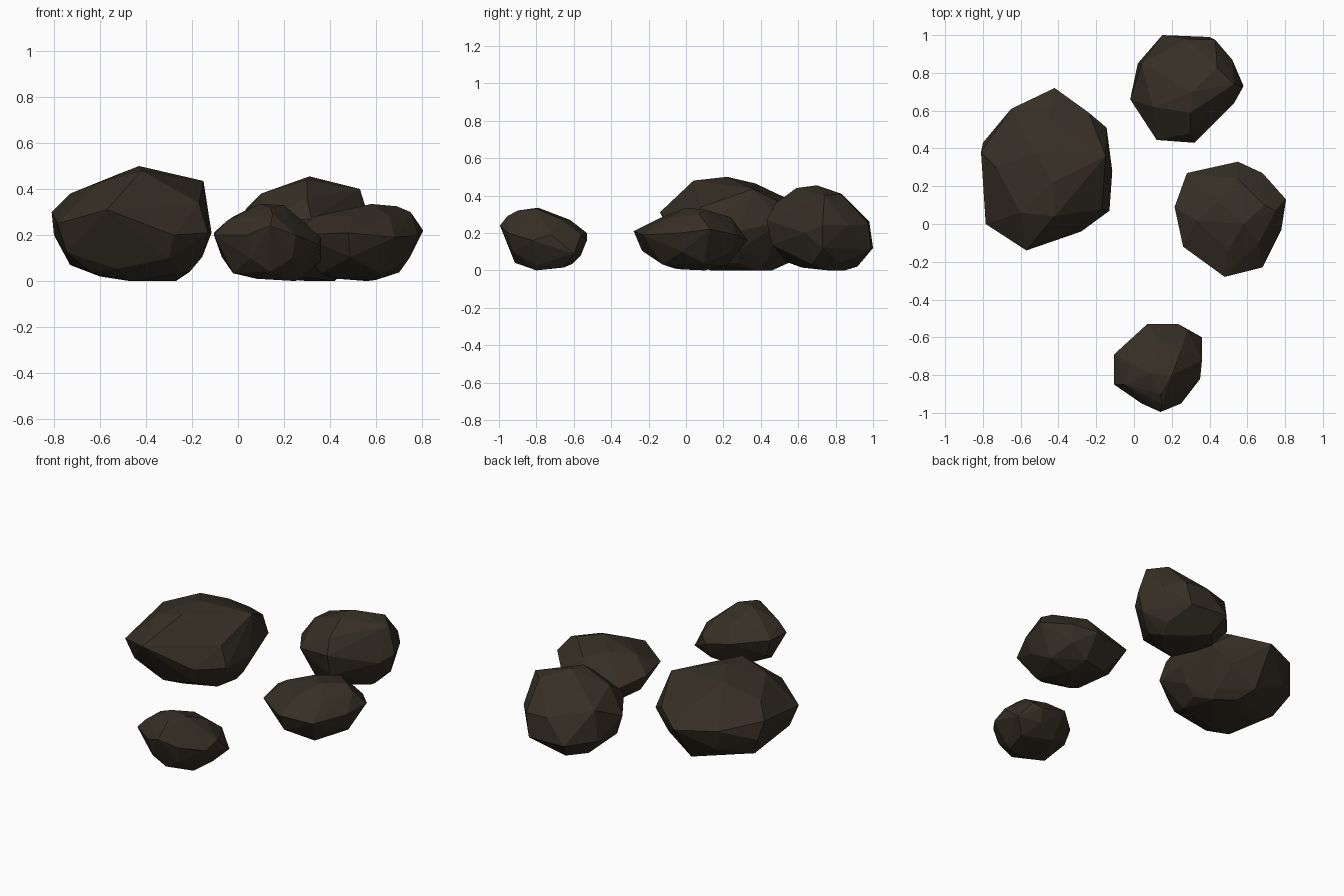
import bpy, bmesh

stone = bpy.data.materials.new("dark brown stone")
stone.diffuse_color = (0.036, 0.028, 0.018, 1)


def rock(name, rim, crown, base, foot, belly, tuck):
    """Faceted boulder: hull of its widest rim, crown and base points, and a tucked-in belly."""
    fx, fy = foot
    pts = list(rim) + list(crown) + list(base)
    for i, (x, y, z) in enumerate(rim):
        # alternate rim corners continue down to a wide or a tucked belly point
        s, h = (belly, 0.5 * z) if i % 2 else (tuck, 0.17 * z)
        pts.append((fx + (x - fx) * s, fy + (y - fy) * s, h))
    bm = bmesh.new()
    for p in pts:
        bm.verts.new(p)
    res = bmesh.ops.convex_hull(bm, input=bm.verts[:])
    loose = {v for v in res["geom_interior"] + res["geom_unused"]
             if isinstance(v, bmesh.types.BMVert)}
    bmesh.ops.delete(bm, geom=list(loose), context='VERTS')
    # merge nearly flat triangles into broad facets
    bmesh.ops.dissolve_limit(bm, angle_limit=0.05, verts=bm.verts[:], edges=bm.edges[:])
    bmesh.ops.recalc_face_normals(bm, faces=bm.faces[:])
    mesh = bpy.data.meshes.new(name)
    bm.to_mesh(mesh)
    bm.free()
    mesh.materials.append(stone)
    bpy.context.collection.objects.link(bpy.data.objects.new(name, mesh))


# large boulder on the left
rock("large_rock",
     [(-.42, .72, .27), (-.24, .59, .32), (-.145, .51, .26), (-.115, .28, .21),
      (-.13, .07, .21), (-.28, -.04, .20), (-.57, -.14, .31), (-.785, 0, .25),
      (-.81, .38, .30), (-.65, .61, .28)],
     [(-.43, .22, .50), (-.15, .36, .435), (-.60, .06, .43), (-.42, .04, .48),
      (-.73, .30, .38), (-.45, .55, .38), (-.52, .37, .465), (-.17, .08, .34)],
     [(-.47, .13, 0), (-.27, .38, 0), (-.38, .46, 0), (-.60, .30, .02),
      (-.64, .08, .04), (-.73, .36, .07), (-.80, .43, .20), (-.21, .28, .04)],
     (-.45, .28), belly=0.88, tuck=0.64)

# rock at the back
rock("back_rock",
     [(.15, 1.0, .12), (.43, .975, .25), (.52, .87, .24), (.58, .73, .24),
      (.53, .64, .20), (.32, .43, .27), (.12, .445, .26), (-.02, .66, .23),
      (.02, .85, .13)],
     [(.31, .70, .455), (.10, .62, .38), (.53, .74, .40), (.44, .83, .41),
      (.30, .59, .44), (.04, .85, .32), (.28, .98, .26), (.30, .48, .36),
      (.40, .99, .11)],
     [(.42, .76, 0), (.30, .85, 0), (.14, .72, .015), (.30, .62, .015)],
     (.29, .74), belly=0.9, tuck=0.68)

# rock on the right
rock("right_rock",
     [(.55, .33, .16), (.68, .27, .19), (.805, .13, .22), (.78, -.03, .20),
      (.68, -.23, .19), (.48, -.28, .21), (.26, -.12, .20), (.215, .09, .20),
      (.28, .27, .17)],
     [(.58, 0, .335), (.69, .10, .325), (.75, .07, .30), (.45, .12, .305),
      (.55, .24, .285), (.50, -.14, .28), (.33, .02, .28), (.66, -.10, .28)],
     [(.60, -.02, .005), (.56, .10, 0), (.43, -.06, .01), (.40, .10, .015)],
     (.53, .04), belly=0.86, tuck=0.62)

# small rock at the front
rock("small_rock",
     [(.07, -.53, .20), (.235, -.53, .16), (.36, -.60, .09), (.36, -.72, .19),
      (.35, -.82, .16), (.25, -.95, .20), (.14, -.995, .24), (.04, -.95, .20),
      (-.105, -.85, .20), (-.105, -.69, .21)],
     [(.09, -.79, .335), (.20, -.80, .33), (.14, -.90, .32), (-.02, -.74, .28),
      (.25, -.67, .275), (.13, -.62, .27), (.15, -.955, .29), (-.05, -.85, .26),
      (.28, -.56, .19)],
     [(.25, -.80, 0), (.08, -.82, .01), (.20, -.66, .015), (.06, -.70, .02)],
     (.14, -.76), belly=0.86, tuck=0.66)
